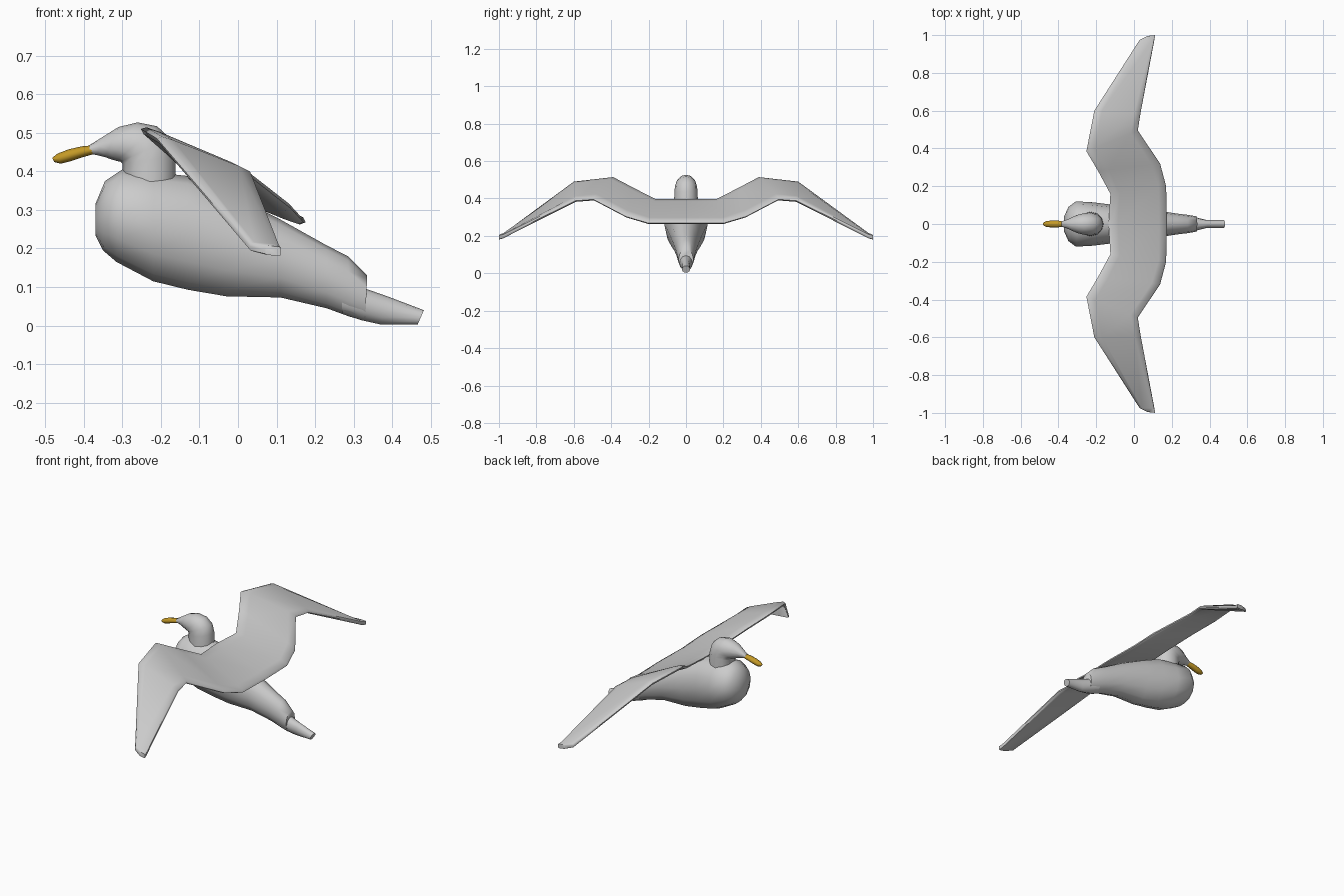
import bpy, bmesh, math
from mathutils import Vector

if "Cube" in bpy.data.objects:
    bpy.data.objects.remove(bpy.data.objects["Cube"])


def make_object(name, rings, angle, material=None):
    """Skin a list of closed rings and cap both ends."""
    bm = bmesh.new()
    loops = [[bm.verts.new(p) for p in ring] for ring in rings]
    n = len(loops[0])
    for a, b in zip(loops, loops[1:]):
        for i in range(n):
            j = (i + 1) % n
            bm.faces.new((a[i], a[j], b[j], b[i]))
    bm.faces.new(loops[0])
    bm.faces.new(loops[-1])
    bmesh.ops.recalc_face_normals(bm, faces=bm.faces)
    mesh = bpy.data.meshes.new(name)
    bm.to_mesh(mesh)
    bm.free()
    ob = bpy.data.objects.new(name, mesh)
    bpy.context.collection.objects.link(ob)
    if material:
        mesh.materials.append(material)
    bpy.ops.object.select_all(action='DESELECT')
    ob.select_set(True)
    bpy.context.view_layer.objects.active = ob
    bpy.ops.object.shade_smooth_by_angle(angle=math.radians(angle))
    return ob


def oval_rings(stations, sides=12):
    """Each station: top x, top z, bottom x, bottom z, half width."""
    rings = []
    for tx, tz, bx, bz, w in stations:
        top, bottom = Vector((tx, 0, tz)), Vector((bx, 0, bz))
        mid, half = (top + bottom) / 2, (top - bottom) / 2
        rings.append([mid + half * math.cos(a) + Vector((0, w * math.sin(a), 0))
                      for a in (2 * math.pi * i / sides for i in range(sides))])
    return rings


# Body: plump breast tapering to the rump
body = [(-.37, .315, -.37, .235, .04), (-.345, .375, -.35, .195, .09),
        (-.30, .405, -.315, .165, .12), (-.22, .398, -.22, .115, .115),
        (-.13, .388, -.13, .093, .104), (-.03, .345, -.03, .076, .09),
        (.11, .275, .11, .073, .073), (.23, .208, .23, .045, .055),
        (.285, .18, .29, .023, .048), (.335, .13, .33, .013, .04)]
make_object("body", oval_rings(body), 50)

# Tail
tail = [(.27, .115, .27, .03, .04), (.33, .096, .32, .014, .036),
        (.39, .075, .37, .003, .022), (.482, .04, .466, .003, .022)]
make_object("tail", oval_rings(tail), 50)

# Neck and head, bending forward to the beak
head = [(-.16, .35, -.30, .35, .065), (-.163, .44, -.30, .42, .062),
        (-.175, .485, -.305, .425, .06), (-.21, .517, -.315, .427, .057),
        (-.26, .527, -.328, .431, .05), (-.31, .515, -.345, .437, .036),
        (-.35, .49, -.365, .442, .022), (-.385, .468, -.385, .446, .014)]
make_object("head", oval_rings(head), 60)

# Beak
yellow = bpy.data.materials.new("beak_yellow")
yellow.diffuse_color = (.55, .32, .02, 1)
yellow.use_nodes = True
yellow.node_tree.nodes["Principled BSDF"].inputs["Base Color"].default_value = yellow.diffuse_color
beak = [(-.37, .468, -.37, .446, .014), (-.405, .465, -.405, .436, .018),
        (-.44, .457, -.435, .426, .018), (-.468, .446, -.46, .42, .016),
        (-.482, .435, -.476, .424, .008)]
make_object("beak", oval_rings(beak, 8), 60, yellow)

# Wings: leading edge, then trailing edge at each station, root to tip
half_wing = [((-.135, 0, .392), (.175, 0, .268)),
             ((-.125, .16, .392), (.17, .20, .268)),
             ((-.19, .28, .455), (.138, .32, .303)),
             ((-.252, .385, .51), (.02, .495, .395)),
             ((-.21, .60, .485), (.035, .59, .388)),
             ((.03, .975, .205), (.108, .975, .198)),
             ((.07, .995, .196), (.112, 1.0, .192))]
profile = [(0, 0), (.04, .8), (.15, 1), (.85, 1), (.97, .8),
           (1, 0), (.97, -.8), (.85, -1), (.15, -1), (.04, -.8)]
half_thickness = .012


def wing_ring(lead, trail, side):
    a, b = Vector(lead), Vector(trail)
    chord = b - a
    up = Vector((-chord.z, 0, chord.x)).normalized() * half_thickness
    ring = [a + chord * t + up * h for t, h in profile]
    return [Vector((p.x, p.y * side, p.z)) for p in ring]


wing_rings = [wing_ring(l, t, -1) for l, t in reversed(half_wing[1:])]
wing_rings += [wing_ring(l, t, 1) for l, t in half_wing]
make_object("wings", wing_rings, 50)
